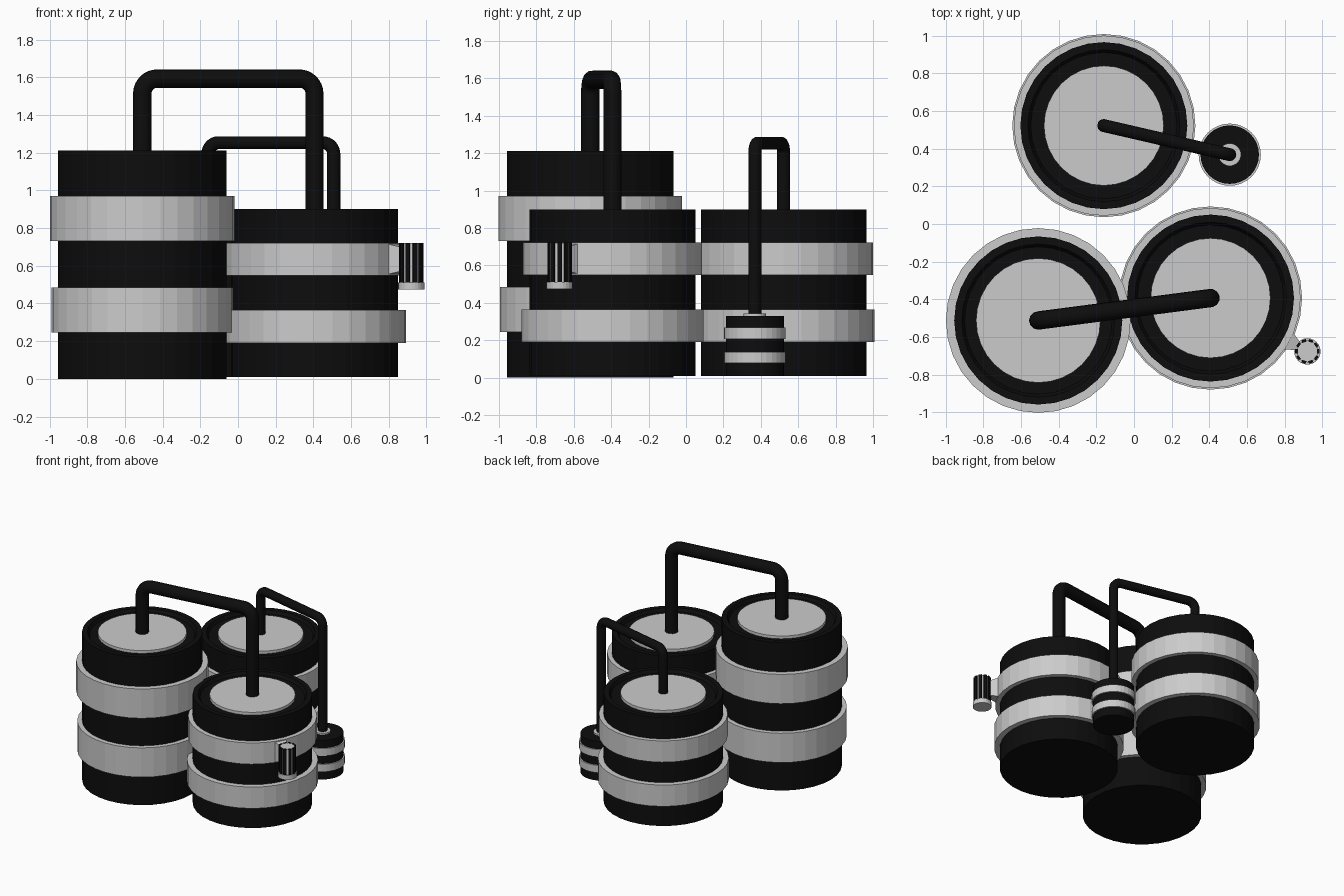
import bpy, bmesh, math
from mathutils import Vector, Matrix

if "Cube" in bpy.data.objects:
    bpy.data.objects.remove(bpy.data.objects["Cube"])

black = bpy.data.materials.new("black_plastic")
black.diffuse_color = (0.004, 0.004, 0.004, 1)
black.use_nodes = True
black.node_tree.nodes["Principled BSDF"].inputs["Base Color"].default_value = black.diffuse_color


def finish(name, bm, mat=None):
    bmesh.ops.remove_doubles(bm, verts=bm.verts, dist=1e-5)
    bmesh.ops.recalc_face_normals(bm, faces=bm.faces)
    me = bpy.data.meshes.new(name)
    bm.to_mesh(me)
    bm.free()
    ob = bpy.data.objects.new(name, me)
    bpy.context.collection.objects.link(ob)
    if mat:
        me.materials.append(mat)
    return ob


def lathe(name, center, profile, mat=None, n=32, closed=False):
    """Revolve (radius, z) points round a vertical axis."""
    bm = bmesh.new()
    pts = profile + profile[:1] if closed else profile
    verts = [bm.verts.new((r, 0, z)) for r, z in pts]
    edges = [bm.edges.new(p) for p in zip(verts, verts[1:])]
    bmesh.ops.spin(bm, geom=verts + edges, axis=(0, 0, 1), cent=(0, 0, 0),
                   steps=n, angle=2 * math.pi)
    bmesh.ops.translate(bm, verts=bm.verts, vec=(*center, 0))
    return finish(name, bm, mat)


def band(name, center, r_in, r_out, z0, z1, n=32):
    return lathe(name, center, [(r_in, z0), (r_out, z0), (r_out, z1), (r_in, z1)],
                 n=n, closed=True)


def tank(name, center, r, disc_r, z0, top, bands):
    # body with a shallow groove around the lid
    lathe(name + "_body", center, [(0, z0), (r, z0), (r, top), (r - 0.04, top),
          (r - 0.055, top - 0.025), (0, top - 0.025)], black)
    lathe(name + "_lid", center, [(0, top - 0.03), (disc_r, top - 0.03),
          (disc_r, top - 0.002), (0, top - 0.002)])
    for i, (b0, b1, br) in enumerate(bands):
        band(f"{name}_band_{i + 1}", center, r - 0.01, br, b0, b1)


def pipe(name, points, radius, bend):
    """Round pipe through the points with filleted corners."""
    pts = [Vector(p) for p in points]
    path = [pts[0]]
    for a, p, b in zip(pts, pts[1:], pts[2:]):
        u, v = (a - p).normalized(), (b - p).normalized()
        c = p + (u + v) * bend
        for i in range(9):
            t = i / 8 * math.pi / 2
            path.append(c - v * bend * math.cos(t) - u * bend * math.sin(t))
    path.append(pts[-1])
    cu = bpy.data.curves.new(name, 'CURVE')
    cu.dimensions = '3D'
    cu.bevel_depth = radius
    cu.bevel_resolution = 4
    cu.use_fill_caps = True
    sp = cu.splines.new('POLY')
    sp.points.add(len(path) - 1)
    for q, p in zip(sp.points, path):
        q.co = (*p, 1)
    sp.use_smooth = True
    cu.materials.append(black)
    bpy.context.collection.objects.link(bpy.data.objects.new(name, cu))


# three large tanks
A, B, C, D = (-0.508, -0.512), (0.406, -0.393), (-0.16, 0.522), (0.508, 0.368)
tank("tall_tank", A, 0.446, 0.33, 0, 1.212,
     [(0.245, 0.485, 0.482), (0.73, 0.97, 0.49)])
low_bands = [(0.19, 0.365, 0.486), (0.548, 0.722, 0.478)]
tank("front_tank", B, 0.443, 0.318, 0.01, 0.9, low_bands)
tank("rear_tank", C, 0.443, 0.318, 0.01, 0.9, low_bands)

# small canister with collar
lathe("canister_body", D, [(0, 0.01), (0.155, 0.01), (0.155, 0.33), (0, 0.33)], black)
band("canister_band_1", D, 0.15, 0.165, 0.078, 0.138)
band("canister_band_2", D, 0.15, 0.165, 0.207, 0.267)
band("canister_collar", D, 0.03, 0.06, 0.32, 0.343)

# connecting pipes
pipe("large_pipe", [(*A, 1.18), (*A, 1.593), (*B, 1.593), (*B, 0.87)], 0.049, 0.08)
pipe("small_pipe", [(*C, 0.87), (*C, 1.253), (*D, 1.253), (*D, 0.31)], 0.035, 0.06)

# ribbed tap: grey core, base cap, black ribs
T = (0.92, -0.676)
lathe("tap_core", T, [(0, 0.5), (0.058, 0.5), (0.058, 0.72), (0, 0.72)], n=24)
lathe("tap_base", T, [(0, 0.475), (0.07, 0.475), (0.07, 0.512), (0, 0.512)], n=24)
bm = bmesh.new()
for i in range(10):
    m = (Matrix.Translation((*T, 0.616)) @ Matrix.Rotation(i * math.tau / 10, 4, 'Z')
         @ Matrix.Translation((0.058, 0, 0)) @ Matrix.Diagonal((0.014, 0.024, 0.212, 1)))
    bmesh.ops.create_cube(bm, size=1, matrix=m)
finish("tap_ribs", bm, black)

# tapered bracket from the front tank's upper band to the tap
bm = bmesh.new()
bmesh.ops.create_cube(bm, size=1)
for v in bm.verts:
    outer = v.co.x > 0
    v.co = Vector((0.55 if outer else 0.45,
                   v.co.y * (0.03 if outer else 0.12),
                   0.635 + v.co.z * (0.12 if outer else 0.172)))
ang = math.atan2(T[1] - B[1], T[0] - B[0])
bm.transform(Matrix.Translation((*B, 0)) @ Matrix.Rotation(ang, 4, 'Z'))
finish("tap_bracket", bm)
